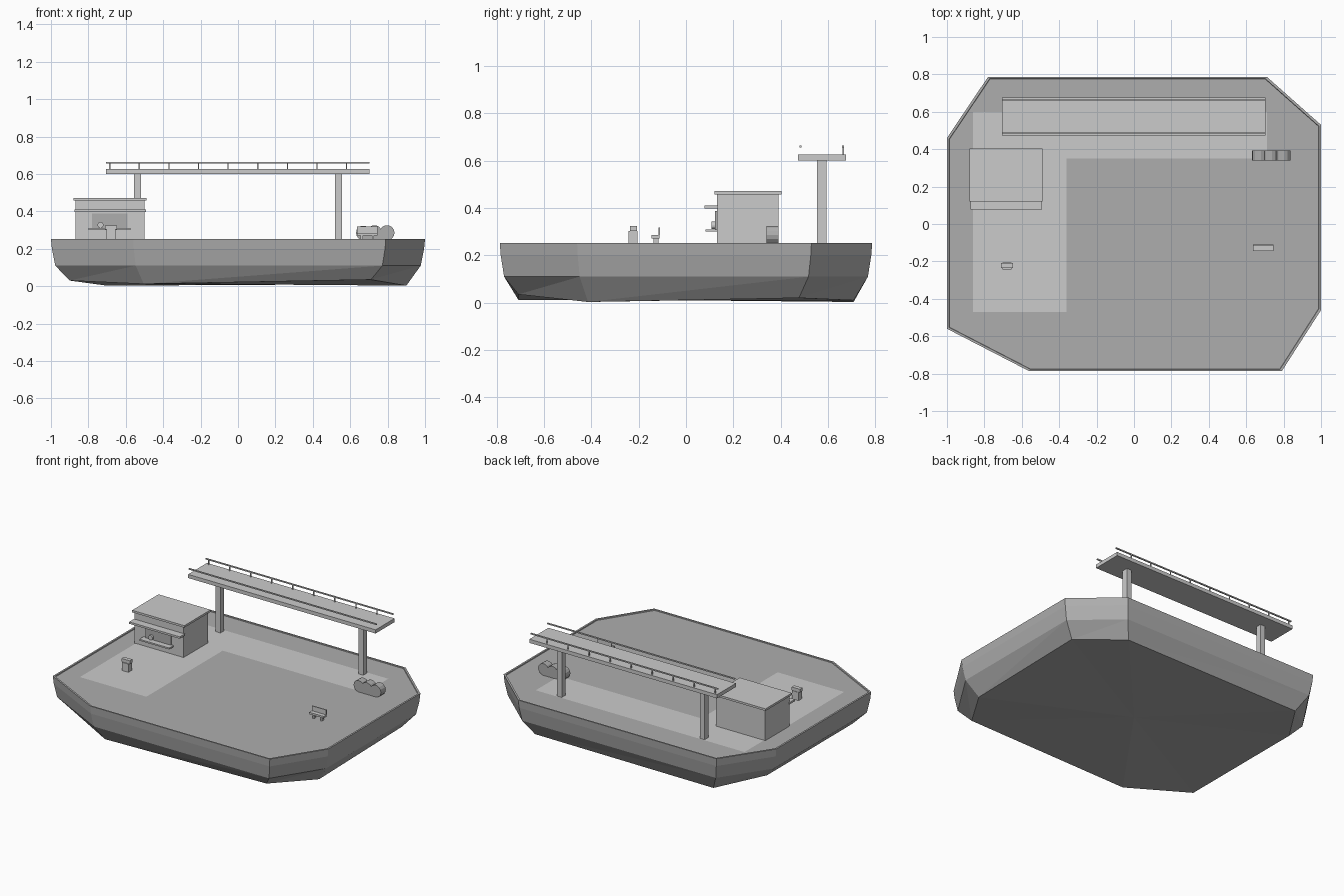
import bpy, bmesh, math

if "Cube" in bpy.data.objects:
    bpy.data.objects.remove(bpy.data.objects["Cube"])

# Two greys: a dark one for ground and planting, a lighter one for built parts
greys = {}
for key, g in (("dark_grey", .42), ("mid_grey", .61)):
    greys[key] = bpy.data.materials.new(key)
    greys[key].diffuse_color = (g, g, g, 1)


def finish(name, bm, grey="mid_grey"):
    bmesh.ops.recalc_face_normals(bm, faces=bm.faces)
    mesh = bpy.data.meshes.new(name)
    bm.to_mesh(mesh)
    bm.free()
    mesh.materials.append(greys[grey])
    obj = bpy.data.objects.new(name, mesh)
    bpy.context.collection.objects.link(obj)
    return obj


def box(name, x, y, z, grey="mid_grey"):
    """Box from (min, max) ranges."""
    bm = bmesh.new()
    bmesh.ops.create_cube(bm, size=1)
    for v in bm.verts:
        for i, (lo, hi) in enumerate((x, y, z)):
            v.co[i] = lo if v.co[i] < 0 else hi
    return finish(name, bm, grey)


def disc(name, x, z, r, y, grey="mid_grey", sides=14):
    """Short prism with its axis along y."""
    bm = bmesh.new()
    rings = [[bm.verts.new((x + r * math.cos(2 * math.pi * i / sides), yy,
                            z + r * math.sin(2 * math.pi * i / sides)))
              for i in range(sides)] for yy in y]
    for i in range(sides):
        j = (i + 1) % sides
        bm.faces.new((rings[0][i], rings[0][j], rings[1][j], rings[1][i]))
    for ring in rings:
        bm.faces.new(ring)
    return finish(name, bm, grey)


# Floating ground block: octagonal rings tapering to an uneven underside
outline = [(-1, -.56), (-.56, -.787), (.79, -.787), (1, -.46),
           (1, .53), (.71, .787), (-.78, .787), (-1, .46)]
bottom_z = [.03, .012, .035, .003, .02, .01, .003, .03]
layers = [(.9, bottom_z), (.977, [.11] * 8), (.995, [.2] * 8),
          (1, [.252] * 8), (.988, [.252] * 8), (.986, [.246] * 8)]
bm = bmesh.new()
rings = [[bm.verts.new((x * s, y * s, z)) for (x, y), z in zip(outline, zs)]
         for s, zs in layers]
for a, b in zip(rings, rings[1:]):
    for i in range(8):
        j = (i + 1) % 8
        bm.faces.new((a[i], a[j], b[j]))
        bm.faces.new((a[i], b[j], b[i]))
bm.faces.new(rings[-1])
apex = bm.verts.new((0, 0, .01))
for i in range(8):
    bm.faces.new((apex, rings[0][(i + 1) % 8], rings[0][i]))
finish("ground_block", bm, "dark_grey")

# L-shaped paving, a thin sheet just above the ground
bm = bmesh.new()
path = [(-.86, -.47), (-.36, -.47), (-.36, .35), (.71, .35), (.71, .6), (-.86, .6)]
bm.faces.new([bm.verts.new((x, y, .2475)) for x, y in path])
finish("paving", bm)

# Kiosk
box("kiosk_body", (-.868, -.5), (.13, .39), (.246, .457))
box("kiosk_roof", (-.88, -.488), (.12, .403), (.457, .471))
box("kiosk_awning", (-.873, -.492), (.078, .135), (.397, .41))
box("kiosk_window", (-.78, -.59), (.122, .132), (.305, .388), "dark_grey")
box("kiosk_counter", (-.8, -.575), (.083, .132), (.3, .31))
disc("kiosk_plate", -.735, .327, .016, (.108, .125))

# Footbridge with pillars and railings
box("bridge_deck", (-.707, .703), (.474, .677), (.601, .626))
for i, x in enumerate((-.537, .537)):
    box(f"bridge_pillar_{i}", (x - .018, x + .018), (.553, .593), (.246, .605))
for i, y in enumerate((.484, .664)):
    box(f"bridge_rail_{i}", (-.707, .703), (y - .004, y + .004), (.656, .664))
for i in range(9):
    x = -.686 + i * .1583
    box(f"rail_post_{i}", (x - .003, x + .003), (.661, .667), (.624, .658))

# Hedge of three round lobes on a filled base
for i, (x, z, r) in enumerate(((.67, .285, .039), (.73, .286, .04), (.797, .286, .04))):
    disc(f"hedge_{i}", x, z, r, (.34, .392), "dark_grey")
box("hedge_base", (.665, .8), (.34, .392), (.246, .285), "dark_grey")

# Bench
box("bench_seat", (.637, .745), (-.145, -.112), (.272, .285))
box("bench_back", (.637, .745), (-.117, -.11), (.285, .318))
for i, x in enumerate((.662, .722)):
    box(f"bench_leg_{i}", (x - .006, x + .006), (-.138, -.116), (.246, .275))

# Litter bin
box("bin_body", (-.703, -.655), (-.242, -.205), (.246, .303))
box("bin_lid", (-.71, -.648), (-.236, -.208), (.303, .325))

for m in bpy.data.materials:
    if m.users and not m.is_grease_pencil:
        m.use_nodes = True
        m.node_tree.nodes["Principled BSDF"].inputs["Base Color"].default_value = m.diffuse_color
